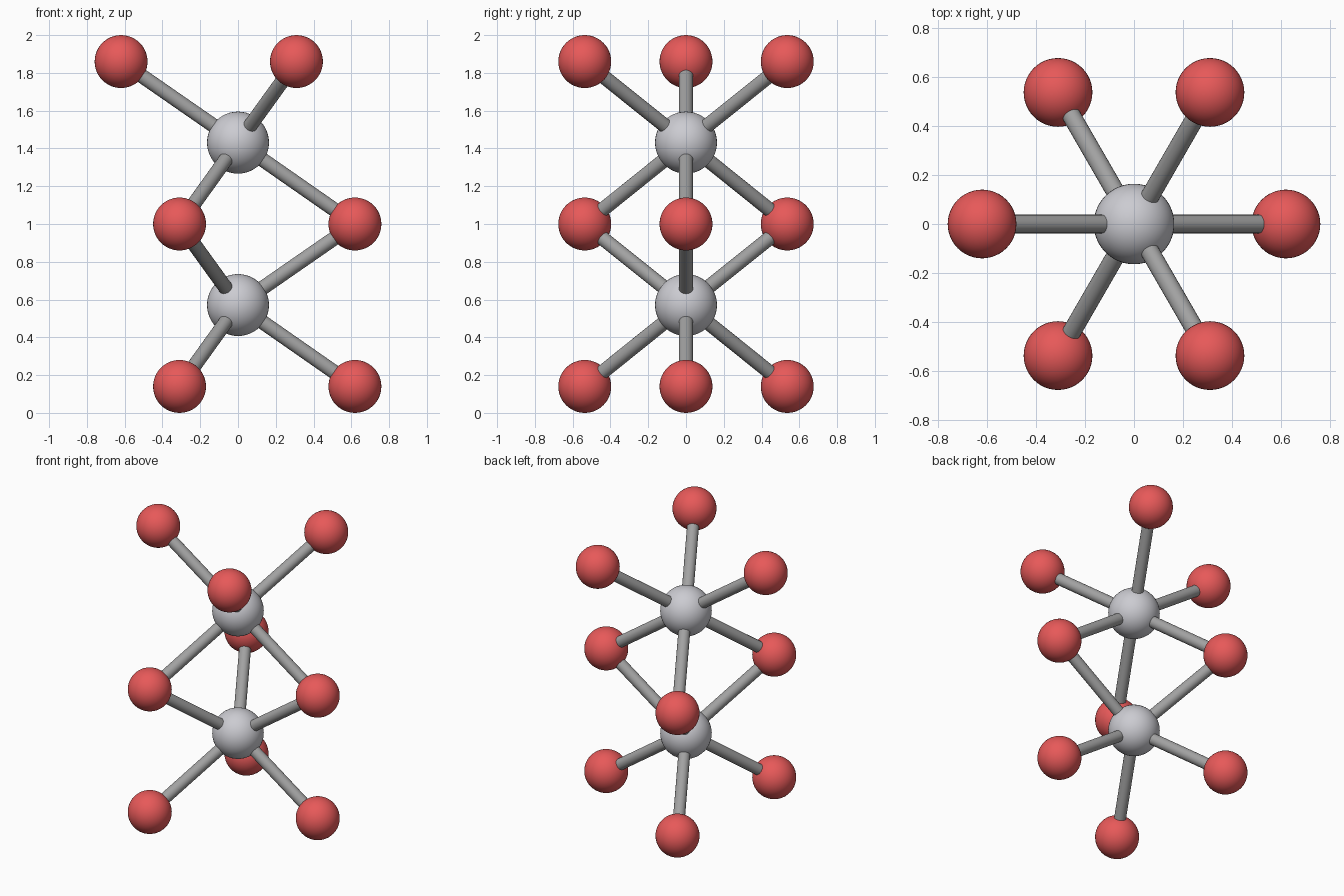
import bpy
from math import cos, sin, radians
from mathutils import Vector

if "Cube" in bpy.data.objects:
    bpy.data.objects.remove(bpy.data.objects["Cube"])


def material(name, rgb):
    m = bpy.data.materials.new(name)
    m.diffuse_color = (*rgb, 1)
    m.use_nodes = True
    m.node_tree.nodes["Principled BSDF"].inputs["Base Color"].default_value = m.diffuse_color
    return m


RED = material("red", (0.8, 0.1, 0.1))
SILVER = material("silver", (0.6, 0.6, 0.64))
GREY = material("bond_grey", (0.36, 0.36, 0.36))


def finish(name, mat):
    ob = bpy.context.object
    ob.name = name
    ob.data.materials.append(mat)
    bpy.ops.object.shade_smooth_by_angle()
    return ob


def ball(name, pos, radius, mat):
    bpy.ops.mesh.primitive_uv_sphere_add(segments=48, ring_count=24, radius=radius, location=pos)
    finish(name, mat)


def bond(name, a, b, radius=0.038):
    d = b - a
    bpy.ops.mesh.primitive_cylinder_add(vertices=24, radius=radius, depth=d.length, location=(a + b) / 2)
    ob = finish(name, GREY)
    ob.rotation_euler = d.to_track_quat('Z', 'Y').to_euler()


def triangle(z, turn):
    return [Vector((0.619 * cos(radians(turn + k * 120)), 0.619 * sin(radians(turn + k * 120)), z))
            for k in range(3)]


# three layers of outer atoms; the top one is turned the other way
layers = [triangle(0.14, 0), triangle(1.0, 0), triangle(1.86, 180)]
for i, layer in enumerate(layers):
    for k, p in enumerate(layer):
        ball(f"outer_atom_{i}_{k}", p, 0.14, RED)

# two centre atoms, each bonded to the layers below and above
for i, z in enumerate((0.571, 1.431)):
    c = Vector((0, 0, z))
    ball(f"centre_atom_{i}", c, 0.164, SILVER)
    for k, p in enumerate(layers[i] + layers[i + 1]):
        bond(f"bond_{i}_{k}", c, p)
